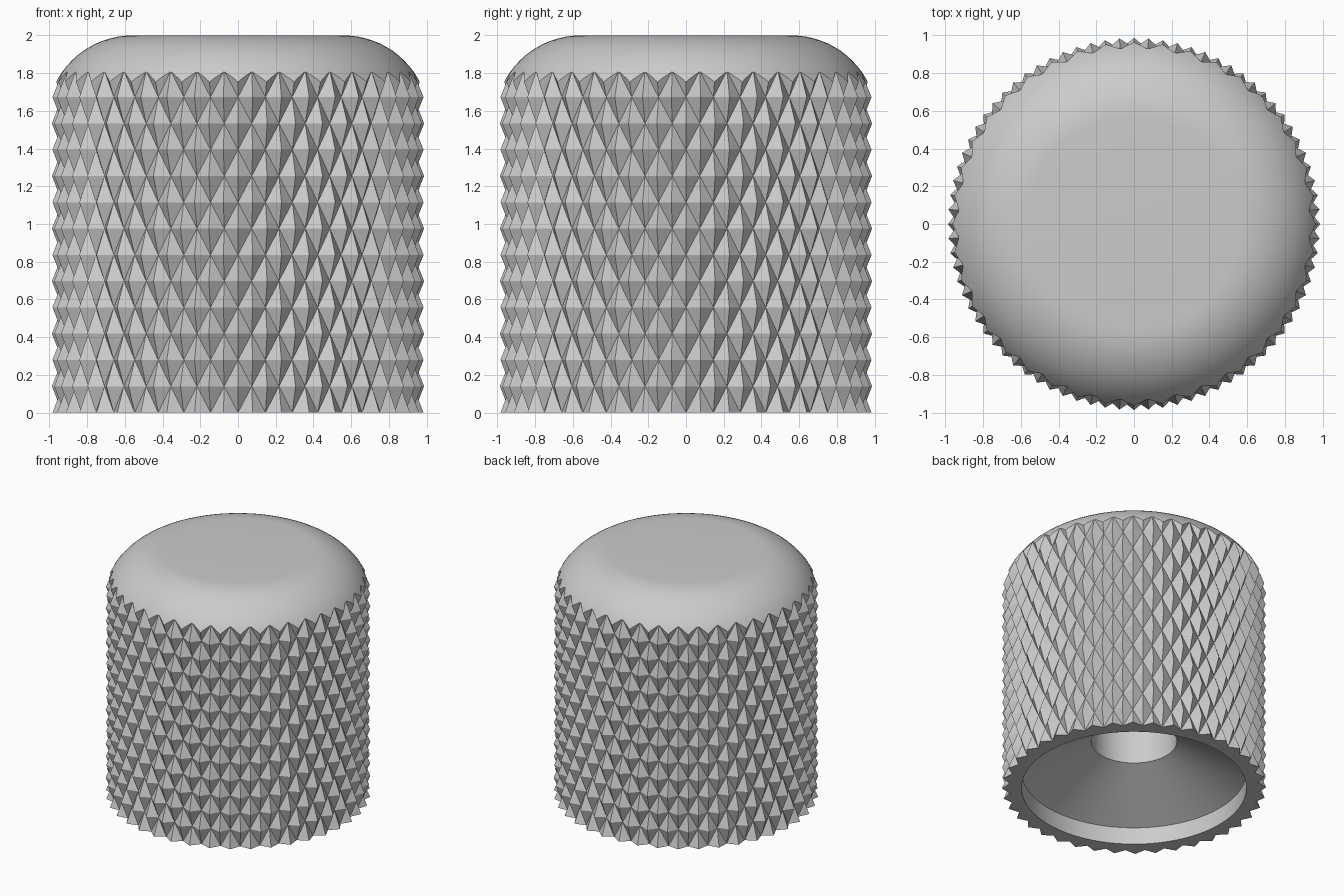
import bpy, bmesh
from math import sin, cos, pi, radians

cube = bpy.data.objects.get("Cube")
if cube:
    bpy.data.objects.remove(cube, do_unlink=True)

OUTER, VALLEY = 0.987, 0.932   # knurl tip and groove radii
COLS, ROWS, STEP = 80, 15, 0.1394
FLAT, FILLET = 0.56, 0.455     # flat top radius and edge rounding

metal = bpy.data.materials.new("plain_grey")
metal.use_nodes = True
grey = (0.6, 0.6, 0.6, 1)
metal.diffuse_color = grey
metal.node_tree.nodes["Principled BSDF"].inputs["Base Color"].default_value = grey


def finish(bm, name):
    bmesh.ops.recalc_face_normals(bm, faces=bm.faces)
    mesh = bpy.data.meshes.new(name)
    bm.to_mesh(mesh)
    bm.free()
    mesh.materials.append(metal)
    obj = bpy.data.objects.new(name, mesh)
    bpy.context.collection.objects.link(obj)
    return obj


def lathe(name, profile, steps=128):
    """Revolve (radius, height) points into a closed solid."""
    bm = bmesh.new()
    verts = [bm.verts.new((r, 0, z)) for r, z in profile]
    edges = [bm.edges.new(pair) for pair in zip(verts, verts[1:])]
    bmesh.ops.spin(bm, geom=verts + edges, cent=(0, 0, 0), axis=(0, 0, 1),
                   angle=2 * pi, steps=steps)
    bmesh.ops.remove_doubles(bm, verts=bm.verts, dist=1e-5)
    return finish(bm, name)


def knurled_solid(name):
    """Column of staggered four-sided pyramids."""
    bm = bmesh.new()
    rings = []
    for i in range(ROWS + 1):
        ring = []
        for j in range(COLS):
            r = OUTER if (i + j) % 2 else VALLEY
            a = 2 * pi * j / COLS
            ring.append(bm.verts.new((r * cos(a), r * sin(a), i * STEP)))
        rings.append(ring)
    for i in range(ROWS):
        for j in range(COLS):
            k = (j + 1) % COLS
            a, b = rings[i][j], rings[i][k]
            c, d = rings[i + 1][k], rings[i + 1][j]
            # split each cell along the groove
            if (i + j) % 2:
                bm.faces.new((a, b, d))
                bm.faces.new((b, c, d))
            else:
                bm.faces.new((a, b, c))
                bm.faces.new((a, c, d))
    bm.faces.new(rings[0])
    bm.faces.new(rings[-1])
    return finish(bm, name)


knob = knurled_solid("knurled_knob")

# rounded top envelope
arc = [(FLAT + FILLET * sin(radians(t)), 2 - FILLET + FILLET * cos(radians(t)))
       for t in range(0, 91, 5)]
envelope = lathe("rounded_top_cutter",
                 [(0, 2)] + arc + [(FLAT + FILLET, -0.2), (0, -0.2)])

# underside recess, cone and shaft hole
cavity = lathe("cavity_cutter", [(0, 1.4), (0.32, 1.4), (0.32, 0.4),
                                 (0.84, 0.14), (0.84, -0.2), (0, -0.2)])

bpy.ops.object.select_all(action="DESELECT")
bpy.context.view_layer.objects.active = knob
knob.select_set(True)
for cutter, operation in ((envelope, "INTERSECT"), (cavity, "DIFFERENCE")):
    cutter.hide_render = True
    mod = knob.modifiers.new(cutter.name, "BOOLEAN")
    mod.operation = operation
    mod.solver = "EXACT"
    mod.object = cutter
    bpy.ops.object.modifier_apply(modifier=mod.name)
    bpy.data.objects.remove(cutter, do_unlink=True)

bpy.ops.object.shade_smooth_by_angle(angle=radians(12))
